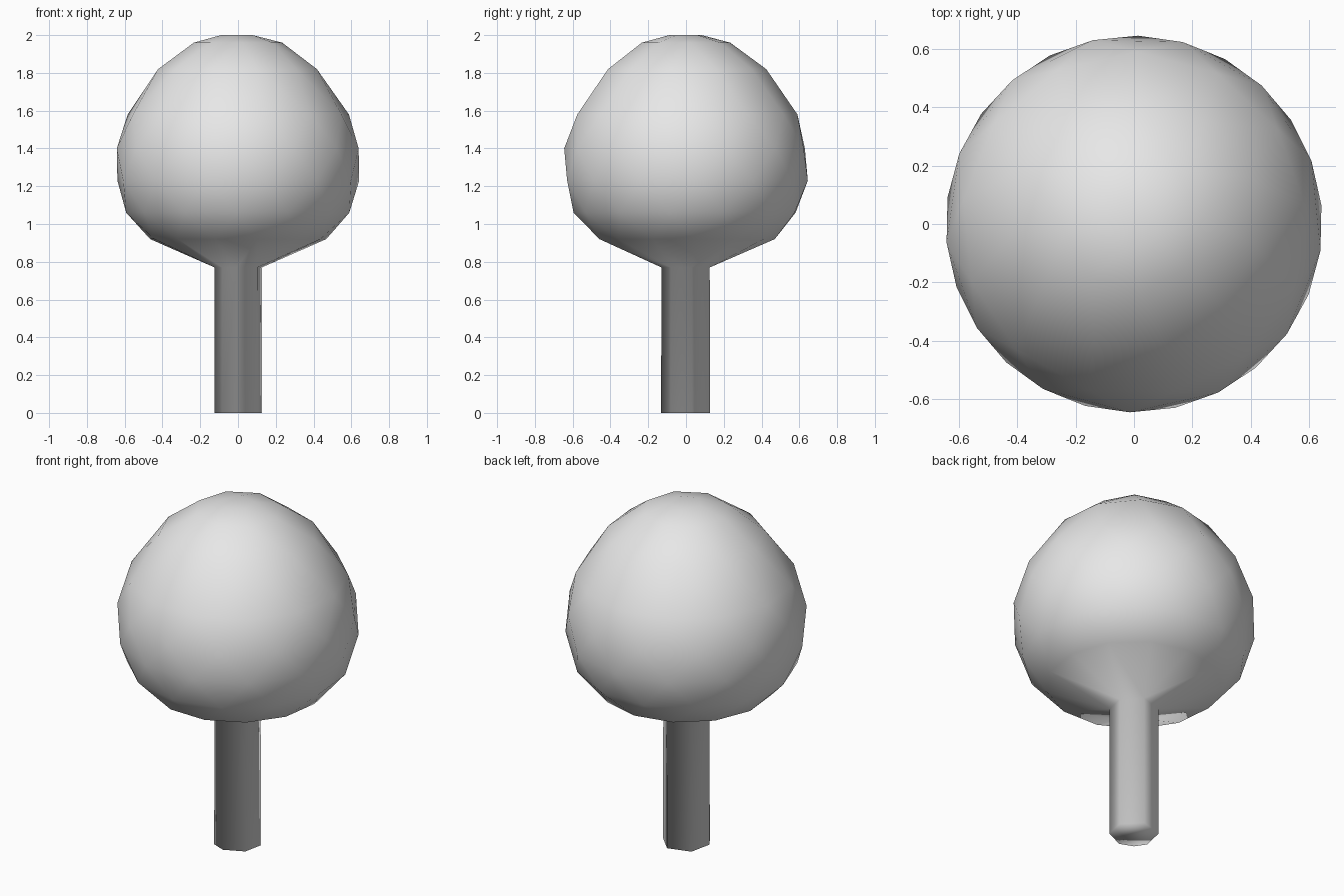
import bpy, bmesh
from math import sin, cos, radians, tau

cube = bpy.data.objects.get("Cube")
if cube:
    bpy.data.objects.remove(cube, do_unlink=True)

grey = bpy.data.materials.new("plain grey")
grey.use_nodes = True
grey.diffuse_color = (0.8, 0.8, 0.8, 1)
grey.node_tree.nodes["Principled BSDF"].inputs["Base Color"].default_value = (0.8, 0.8, 0.8, 1)

bm = bmesh.new()


def ring(radius, z, angles):
    return [bm.verts.new((radius * cos(a), radius * sin(a), z)) for a in angles]


# Uneven seven-sided trunk outline
trunk_angles = [radians(d) for d in (14, 75, 138, 198, 230, 267, 322)]

# Crown: staggered rings wrapped by a convex hull, starting at the trunk neck
neck = ring(0.13, 0.77, trunk_angles)
crown = list(neck)
rings = [(0.47, 0.92, 13), (0.595, 1.06, 13), (0.645, 1.23, 13), (0.645, 1.40, 13),
         (0.59, 1.58, 13), (0.425, 1.82, 11), (0.235, 1.96, 8), (0.09, 2.0, 5)]
for row, (radius, z, sides) in enumerate(rings):
    shift = 0.5 * (row % 2)
    crown += ring(radius, z, [(i + shift) * tau / sides + 0.1 for i in range(sides)])
bmesh.ops.convex_hull(bm, input=crown)

# Open the hull at the neck so the trunk runs straight into the crown
inside = [f for f in bm.faces if all(v in neck for v in f.verts)]
bmesh.ops.delete(bm, geom=inside, context="FACES")

# Trunk walls and base
foot = ring(0.132, 0, trunk_angles)
for i in range(len(neck)):
    j = (i + 1) % len(neck)
    bm.faces.new((foot[i], foot[j], neck[j], neck[i]))
bm.faces.new(foot[::-1])

loose = [e for e in bm.edges if not e.link_faces]
bmesh.ops.delete(bm, geom=loose, context="EDGES")
bmesh.ops.recalc_face_normals(bm, faces=bm.faces)

# One continuous, softly shaded tree
for face in bm.faces:
    face.smooth = True
mesh = bpy.data.meshes.new("tree")
bm.to_mesh(mesh)
bm.free()
mesh.materials.append(grey)
tree = bpy.data.objects.new("tree", mesh)
bpy.context.collection.objects.link(tree)
